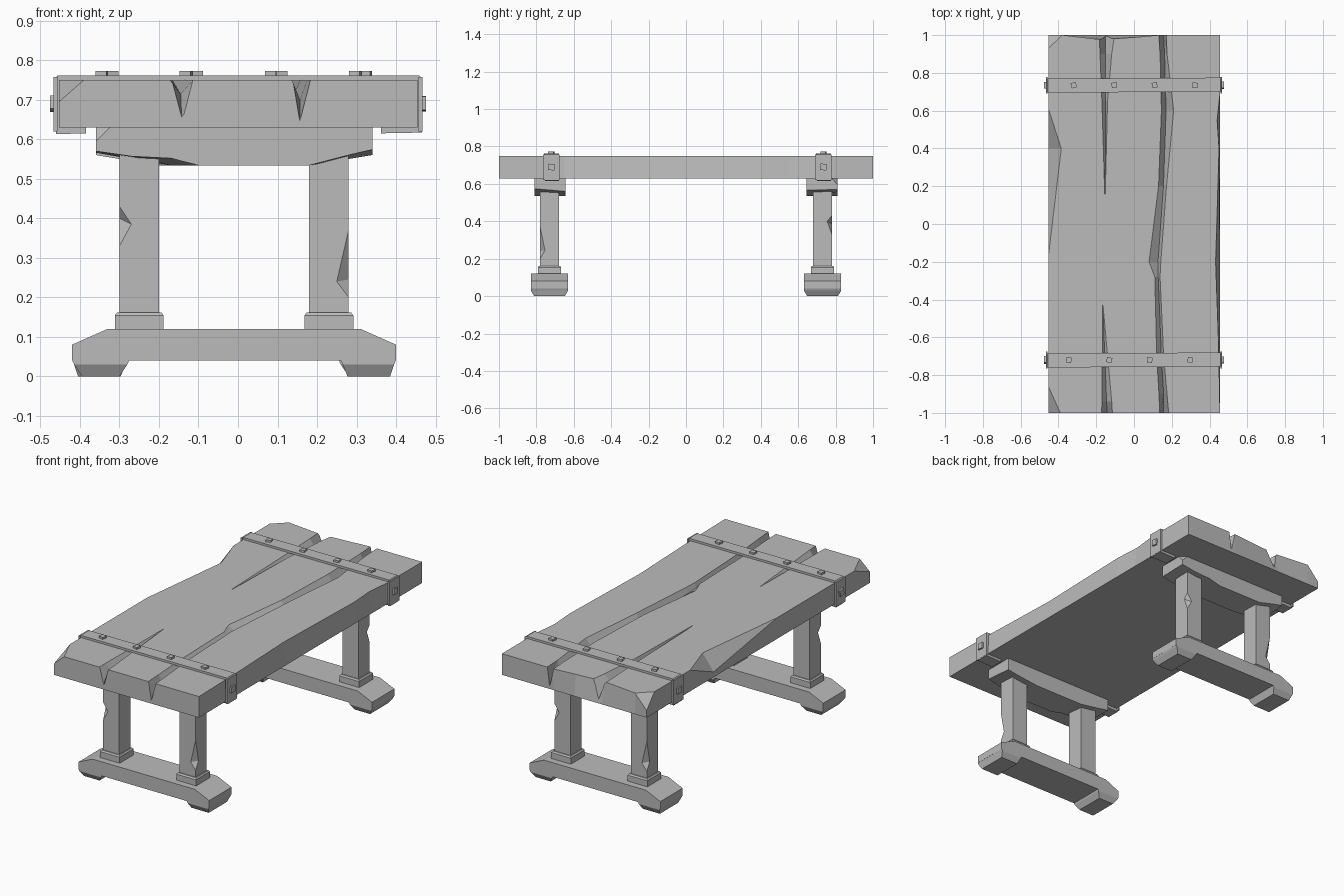
import bpy, bmesh, math, random
from mathutils import Vector, Matrix

random.seed(4)
if "Cube" in bpy.data.objects:
    bpy.data.objects.remove(bpy.data.objects["Cube"])

grey = bpy.data.materials.new("plain_grey")
grey.use_nodes = True
grey.diffuse_color = (0.5, 0.5, 0.5, 1)
grey.node_tree.nodes["Principled BSDF"].inputs["Base Color"].default_value = (0.5, 0.5, 0.5, 1)


def finish(name, bm):
    bmesh.ops.recalc_face_normals(bm, faces=bm.faces)
    mesh = bpy.data.meshes.new(name)
    bm.to_mesh(mesh)
    bm.free()
    mesh.materials.append(grey)
    obj = bpy.data.objects.new(name, mesh)
    bpy.context.collection.objects.link(obj)
    return obj


def loft(name, rings):
    """Closed solid through rings of equal point count."""
    bm = bmesh.new()
    loops = [[bm.verts.new(p) for p in ring] for ring in rings]
    n = len(loops[0])
    for a, b in zip(loops, loops[1:]):
        for i in range(n):
            bm.faces.new((a[i], a[(i + 1) % n], b[(i + 1) % n], b[i]))
    bm.faces.new(loops[0])
    bm.faces.new(loops[-1])
    return finish(name, bm)


def extrude_y(name, profile, y0, y1):
    return loft(name, [[(x, y, z) for x, z in profile] for y in (y0, y1)])


def rect(x0, x1, y0, y1, z):
    return [(x0, y0, z), (x1, y0, z), (x1, y1, z), (x0, y1, z)]


def box(name, x0, x1, y0, y1, z0, z1):
    return loft(name, [rect(x0, x1, y0, y1, z) for z in (z0, z1)])


def subtract(obj, cutter):
    cutter.hide_render = True
    mod = obj.modifiers.new("cut", "BOOLEAN")
    mod.operation = "DIFFERENCE"
    mod.solver = "EXACT"
    mod.object = cutter
    bpy.context.view_layer.objects.active = obj
    bpy.ops.object.modifier_apply(modifier=mod.name)
    bpy.data.objects.remove(cutter)


def tetra(points):
    bm = bmesh.new()
    v = [bm.verts.new(p) for p in points]
    for tri in ((0, 1, 2), (0, 1, 3), (0, 2, 3), (1, 2, 3)):
        bm.faces.new([v[i] for i in tri])
    return finish("cutter", bm)


def notch(obj, u, l, a, b):
    """V nick in an edge: u and l lie on the edge, a and b on its two faces."""
    u, l, a, b = map(Vector, (u, l, a, b))
    mid = (a + b) / 2
    subtract(obj, tetra([u + (u - mid) * 0.8, l + (l - mid) * 0.8,
                         a + (a - b) * 0.4, b + (b - a) * 0.4]))


def chip(obj, corner, a, b, c):
    """Flat slice off a corner through a, b and c."""
    corner, a, b, c = map(Vector, (corner, a, b, c))
    mid = (a + b + c) / 3
    subtract(obj, tetra([mid + (p - mid) * 2 for p in (a, b, c)] + [corner + (corner - mid) * 2]))


def groove(obj, stations):
    """V groove along y; each station is y, left, right, crease x, crease z."""
    rings = [[(l, y, TOP), (c, y, z), (r, y, TOP), (r, y, TOP + 0.05), (l, y, TOP + 0.05)]
             for y, l, r, c, z in stations]
    subtract(obj, loft("cutter", rings))


# table top: straight lower outline, worn upper outline
TOP, UNDER = 0.75, 0.63
side = [(0.455, -1), (0.448, -0.65), (0.432, -0.2), (0.45, 0.4), (0.44, 0.55), (0.455, 0.69), (0.455, 1)]
back = [(0.13, 1), (0, 0.988), (-0.17, 0.976), (-0.38, 1), (-0.453, 1), (-0.453, -1)]
lower = [(0.455, y, UNDER) for x, y in side] + [(x, 1 if y > 0 else y, UNDER) for x, y in back]
top = loft("table_top", [lower, [(x, y, TOP) for x, y in side + back]])

# cracks between the planks
groove(top, [(-1.02, -0.172, -0.113, -0.142, 0.637), (-0.94, -0.17, -0.118, -0.145, 0.715),
             (-0.43, -0.166, -0.164, -0.165, 0.749)])
groove(top, [(1.02, -0.185, -0.1, -0.15, 0.637), (0.9, -0.18, -0.118, -0.15, 0.715),
             (0.65, -0.17, -0.14, -0.15, 0.72), (0.16, -0.155, -0.152, -0.153, 0.749)])
groove(top, [(-1.02, 0.137, 0.185, 0.156, 0.637), (-0.9, 0.132, 0.175, 0.157, 0.7),
             (-0.7, 0.12, 0.157, 0.145, 0.72), (-0.28, 0.11, 0.138, 0.128, 0.725),
             (-0.2, 0.08, 0.142, 0.127, 0.72), (0.2, 0.13, 0.172, 0.156, 0.715),
             (0.6, 0.145, 0.21, 0.17, 0.71), (0.9, 0.138, 0.175, 0.162, 0.7),
             (1.02, 0.13, 0.17, 0.155, 0.637)])

# worn edge and corners of the top
notch(top, (-0.453, 0.61, TOP), (-0.453, -0.17, TOP), (-0.385, 0.4, TOP), (-0.453, 0.4, 0.66))
chip(top, (-0.453, -1, TOP), (-0.453, -0.86, TOP), (-0.39, -1, TOP), (-0.453, -1, 0.695))
chip(top, (-0.453, 1, TOP), (-0.453, 0.93, TOP), (-0.38, 1, TOP), (-0.453, 1, 0.67))


# metal straps wrapped around the top, with square bolts
def bolt(name, loc, size, axis):
    obj = box(name, -size, size, -size, size, -0.012, 0.012)
    turn = Matrix.Rotation(math.pi / 2, 4, "Y") if axis == "X" else Matrix.Identity(4)
    spin = Matrix.Rotation(random.uniform(-0.3, 0.3), 4, "Z")
    obj.matrix_world = Matrix.Translation(loc) @ turn @ spin


STRAP = [(-0.385, 0.63), (-0.45, 0.63), (-0.45, 0.749), (0.452, 0.749), (0.452, 0.63), (0.362, 0.63),
         (0.362, 0.615), (0.466, 0.617), (0.465, 0.755), (0.458, 0.762), (-0.455, 0.762),
         (-0.463, 0.755), (-0.461, 0.613), (-0.385, 0.615)]
for label, yc, shift in (("front", -0.72, -0.013), ("back", 0.735, 0.013)):
    strap = extrude_y(label + "_strap", STRAP, -0.037, 0.037)
    strap.matrix_world = Matrix.Translation((0, yc, 0)) @ Matrix.Rotation(0.006, 4, "Z")
    for i in range(4):
        bolt(f"{label}_strap_bolt_{i + 1}", (-0.332 + i * 0.214 + shift, yc, 0.761), 0.014, "Z")
    for word, x in (("right", -0.462), ("left", 0.462)):
        box(f"{label}_{word}_strap_plate", x - 0.005, x + 0.005, yc - 0.044, yc + 0.044, 0.62, 0.758)
        bolt(f"{label}_{word}_side_bolt", (x * 1.005, yc, 0.69), 0.017, "X")


# one trestle, built at the front and repeated half-turned at the back
def trestle(label):
    parts = []
    yc = -0.73

    beam = [(-0.42, 0.04), (0.4, 0.04), (0.4, 0.08), (0.31, 0.12), (-0.33, 0.12), (-0.42, 0.08)]
    parts.append(extrude_y(label + "_foot_beam", beam, yc - 0.1, yc + 0.1))
    for word, x0, x1, b0, b1 in (("right", -0.42, -0.275, -0.395, -0.3), ("left", 0.26, 0.4, 0.277, 0.385)):
        parts.append(loft(f"{label}_{word}_foot", [rect(x0, x1, yc - 0.1, yc + 0.1, 0.041),
                                                   rect(x0 + 0.005, x1 - 0.005, yc - 0.1, yc + 0.1, 0.03),
                                                   rect(b0, b1, yc - 0.082, yc + 0.082, 0)]))

    for word, xc in (("right", -0.25), ("left", 0.23)):
        parts.append(loft(f"{label}_{word}_collar", [
            rect(xc - w, xc + w, yc - w, yc + w, z) for w, z in ((0.062, 0.12), (0.062, 0.154), (0.056, 0.162))]))
        leg = box(f"{label}_{word}_leg", xc - 0.05, xc + 0.05, yc - 0.05, yc + 0.05, 0.15, 0.56)
        y = yc - 0.05
        if word == "right":
            x = xc - 0.05
            notch(leg, (x, y, 0.43), (x, y, 0.33), (x + 0.03, y, 0.385), (x, y + 0.025, 0.4))
        else:
            x = xc + 0.05
            notch(leg, (x, y, 0.37), (x, y, 0.2), (x - 0.03, y, 0.24), (x, y + 0.026, 0.245))
        parts.append(leg)

    # support under the top, with a hewn lower edge
    front = [(-0.36, 0.63), (-0.36, 0.57), (-0.27, 0.557), (-0.17, 0.552), (-0.1, 0.534),
             (0.18, 0.534), (0.28, 0.56), (0.34, 0.574), (0.34, 0.63)]
    rear = [(-0.36, 0.63), (-0.36, 0.566), (-0.27, 0.55), (-0.17, 0.534), (-0.1, 0.534),
            (0.14, 0.534), (0.28, 0.55), (0.34, 0.56), (0.34, 0.63)]
    support = loft(label + "_support", [[(x, y, z) for x, z in ring]
                                        for ring, y in ((front, yc - 0.08), (rear, yc + 0.085))])
    chip(support, (-0.36, yc - 0.08, 0.63), (-0.325, yc - 0.08, 0.63),
         (-0.36, yc - 0.08, 0.595), (-0.36, yc - 0.05, 0.63))
    parts.append(support)
    return parts


trestle("front")
half_turn = Matrix.Translation((-0.02, 0, 0)) @ Matrix.Rotation(math.pi, 4, "Z")
for part in trestle("back"):
    part.matrix_world = half_turn
